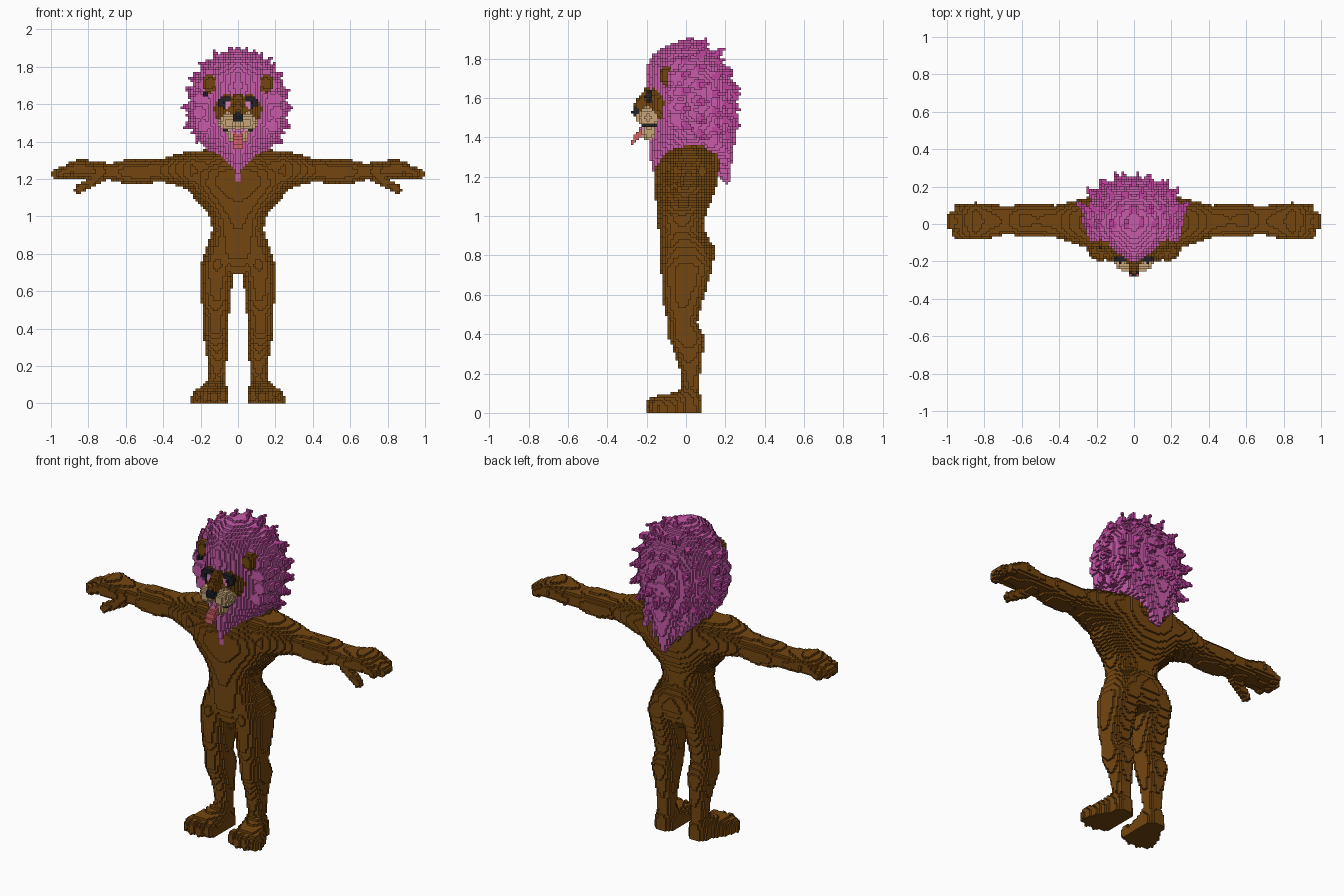
import bpy, math, random
from mathutils import Vector

if "Cube" in bpy.data.objects:
    bpy.data.objects.remove(bpy.data.objects["Cube"])

random.seed(4)
H = 1 / 75          # block size
cells = {}          # (i, j, k) -> (part name, colour name)

COLOURS = {
    "brown fur": (0.175, 0.062, 0.005), "pink mane": (0.58, 0.105, 0.40),
    "magenta mane": (0.52, 0.06, 0.34), "tan muzzle": (0.58, 0.38, 0.19),
    "near black": (0.015, 0.015, 0.02), "tongue red": (0.66, 0.12, 0.14),
    "eye pink": (0.72, 0.22, 0.50),
}


def fill(lo, hi, inside, part, colour, mirror=False):
    """Fill every block in the box lo..hi whose centre passes the test."""
    r = [range(math.floor(a / H) - 1, math.ceil(b / H) + 1) for a, b in zip(lo, hi)]
    for i in r[0]:
        for j in r[1]:
            for k in r[2]:
                if k >= 0 and inside((i + .5) * H, (j + .5) * H, (k + .5) * H):
                    cells[i, j, k] = (part, colour)
                    if mirror:
                        cells[-1 - i, j, k] = (part, colour)


def loft(axis, rows, part, colour, mirror=False, power=2.3, front=None):
    """Rounded sections along an axis; rows are (t, u0, u1, v0, v1)."""
    iu, iv = [n for n in range(3) if n != axis]

    def inside(*p):
        t, u, v = p[axis], p[iu], p[iv]
        for a, b in zip(rows, rows[1:]):
            if a[0] <= t <= b[0]:
                f = (t - a[0]) / (b[0] - a[0])
                u0, u1, v0, v1 = (m + (n - m) * f for m, n in zip(a[1:], b[1:]))
                du = abs(2 * u - u0 - u1) / max(u1 - u0, 1e-6)
                dv = (2 * v - v0 - v1) / max(v1 - v0, 1e-6)
                q = front if front and dv < 0 else power
                return du ** q + abs(dv) ** q <= 1
        return False

    lo, hi = [0] * 3, [0] * 3
    for ax, c0, c1 in ((axis, 0, 0), (iu, 1, 2), (iv, 3, 4)):
        lo[ax], hi[ax] = min(r[c0] for r in rows), max(r[c1] for r in rows)
    fill(lo, hi, inside, part, colour, mirror)


def ball(c, r, part, colour, mirror=False):
    fill([a - b for a, b in zip(c, r)], [a + b for a, b in zip(c, r)],
         lambda *p: sum(((a - b) / s) ** 2 for a, b, s in zip(p, c, r)) <= 1,
         part, colour, mirror)


def cone(a, b, ra, rb, part, colour, mirror=False):
    a, b = Vector(a), Vector(b)
    d, m = b - a, max(ra, rb)

    def inside(*p):
        p = Vector(p)
        t = min(1, max(0, (p - a).dot(d) / d.length_squared))
        return (p - a - d * t).length <= ra + (rb - ra) * t

    fill([min(x, y) - m for x, y in zip(a, b)], [max(x, y) + m for x, y in zip(a, b)],
         inside, part, colour, mirror)


def paint(x0, x1, z0, z1, part, colour):
    """Recolour the blocks of one part, the same on both sides."""
    for (i, j, k), (p, _) in list(cells.items()):
        if p == part and x0 <= abs((i + .5) * H) <= x1 and z0 <= (k + .5) * H <= z1:
            cells[i, j, k] = (p, colour)


FUR = "brown fur"

# Torso
loft(2, [(z, -w, w, y0, y1) for z, w, y0, y1 in (
    (.69, .12, -.10, .11), (.78, .185, -.13, .145), (.85, .165, -.135, .14),
    (.93, .137, -.14, .09), (1.0, .15, -.145, .10), (1.05, .185, -.15, .12),
    (1.1, .235, -.155, .14), (1.17, .28, -.165, .16), (1.24, .29, -.16, .17),
    (1.31, .25, -.12, .175), (1.36, .17, -.06, .14))], "torso", FUR)

# Legs, feet and toes
loft(2, [(.05, .07, .15, -.03, .07), (.15, .065, .155, -.02, .07), (.22, .06, .16, -.03, .075),
         (.3, .055, .175, -.055, .085), (.38, .05, .19, -.09, .10), (.46, .048, .187, -.09, .06),
         (.55, .04, .195, -.115, .08), (.65, .03, .2, -.12, .11), (.74, .02, .2, -.13, .14),
         (.84, .02, .17, -.12, .12)], "legs", FUR, True)
loft(1, [(-.18, .09, .23, -.06, .06), (-.14, .06, .25, -.09, .09), (-.05, .05, .22, -.105, .105),
         (0, .05, .18, -.14, .14), (.055, .06, .165, -.13, .13), (.075, .08, .145, -.09, .09)],
     "feet", FUR, True, power=2.8)
for x, y in ((.08, -.15), (.125, -.165), (.175, -.165), (.215, -.145)):
    ball((x, y, .035), (.028, .038, .045), "feet", FUR, True)

# Arms, fingers and thumbs
loft(0, [(.15, -.12, .15, 1.12, 1.35), (.25, -.13, .14, 1.14, 1.35), (.34, -.10, .12, 1.17, 1.33),
         (.42, -.07, .10, 1.185, 1.305), (.52, -.07, .11, 1.17, 1.30), (.6, -.065, .105, 1.17, 1.305),
         (.68, -.055, .095, 1.195, 1.285), (.76, -.075, .105, 1.19, 1.29),
         (.85, -.085, .115, 1.205, 1.31), (.92, -.07, .10, 1.205, 1.28)], "arms", FUR, True)
for y, end in ((-.05, .95), (-.008, .972), (.035, .972), (.078, .94)):
    cone((.86, y, 1.265), (end, y, 1.228), .03, .027, "arms", FUR, True)
cone((.74, -.03, 1.21), (.85, -.06, 1.145), .03, .024, "arms", FUR, True)

# Mane: wedge-fronted mass, then rings of spikes and a point down the back
loft(2, [(z, -w, w, y0, y1) for z, w, y0, y1 in (
    (1.19, .015, -.165, -.13), (1.25, .07, -.18, .17), (1.32, .14, -.188, .20),
    (1.42, .215, -.19, .22), (1.55, .25, -.19, .235), (1.68, .245, -.2, .23),
    (1.76, .215, -.2, .2), (1.82, .17, -.17, .15), (1.87, .09, -.1, .1),
    (1.89, .03, -.03, .05))], "mane", "pink mane", front=1.3)
for ring, (y, rx, rz, n) in enumerate(((.0, .285, .33, 20), (.08, .295, .325, 20),
                                       (.16, .25, .28, 16), (.21, .19, .2, 12),
                                       (.245, .10, .11, 7))):
    for s in range(n):
        a = 2 * math.pi * (s + .5 * (ring % 2)) / n + math.pi / n
        if ring < 2 and math.sin(a) < -.6:
            continue
        g = random.uniform(.94, 1.03)
        cx, cz = rx * math.cos(a), rz * math.sin(a)
        base = Vector((.72 * cx, y - .05, 1.59 + .72 * cz))
        tip = Vector((g * cx, min(.27, y + .03), 1.59 + g * cz - .012 * ring))
        cone(base, tip, .05, .004, "mane", "pink mane")
        cone(base.lerp(tip, .55), tip, .0247, .006, "mane", "magenta mane")
cone((0, .14, 1.38), (0, .21, 1.17), .12, .012, "mane", "pink mane")
for x in (-.12, -.06, .06, .12):
    cone((x, .13, 1.38), (x, .225, 1.3 - .06 * (abs(x) < .1)), .06, .008, "mane", "pink mane")

# Head, ears and one ear stud
ball((0, -.09, 1.57), (.13, .12, .125), "head", FUR)
ball((.15, -.1, 1.71), (.042, .035, .052), "ears", FUR, True)
ball((-.178, -.115, 1.655), (.016, .016, .016), "ear_stud", "near black")

# Eyes
ball((.068, -.187, 1.61), (.04, .02, .034), "eyes", "near black", True)
paint(.03, .066, 1.575, 1.615, "eyes", "eye pink")

# Muzzle, mouth, bridge, nose and tongue
ball((.05, -.19, 1.5), (.052, .062, .056), "muzzle", "tan muzzle", True)
ball((0, -.185, 1.43), (.06, .055, .042), "muzzle", "tan muzzle")
paint(0, .04, 1.435, 1.465, "muzzle", "eye pink")
paint(.055, .085, 1.452, 1.47, "muzzle", "near black")
cone((0, -.185, 1.62), (0, -.235, 1.56), .035, .032, "head", FUR)
ball((0, -.252, 1.53), (.034, .022, .03), "nose", "near black")
for x in (.007, .02):
    cone((x, -.215, 1.445), (x, -.272, 1.375), .013, .011, "tongue", "tongue red", True)

# Turn the blocks into one mesh per part, keeping only the outer faces
materials = {}
for name, rgb in COLOURS.items():
    materials[name] = bpy.data.materials.new(name)
    materials[name].diffuse_color = (*rgb, 1)

SIDES = []
for ax in range(3):
    for s in (0, 1):
        quad = []
        for u, v in ((0, 0), (1, 0), (1, 1), (0, 1)):
            c = [0, 0, 0]
            c[ax], c[(ax + 1) % 3], c[(ax + 2) % 3] = s, u, v
            quad.append(c)
        step = [0, 0, 0]
        step[ax] = 2 * s - 1
        SIDES.append((step, quad if s else quad[::-1]))

names = list(COLOURS)
for part in sorted({p for p, _ in cells.values()}):
    verts, faces, mats = {}, [], []
    for (i, j, k), (p, colour) in cells.items():
        if p != part:
            continue
        for (a, b, c), quad in SIDES:
            if (i + a, j + b, k + c) not in cells:
                faces.append([verts.setdefault((i + q[0], j + q[1], k + q[2]), len(verts))
                              for q in quad])
                mats.append(names.index(colour))
    if not faces:
        continue
    mesh = bpy.data.meshes.new(part)
    mesh.from_pydata([(x * H, y * H, z * H) for x, y, z in verts], [], faces)
    for n in names:
        mesh.materials.append(materials[n])
    mesh.polygons.foreach_set("material_index", mats)
    mesh.update()
    bpy.context.collection.objects.link(bpy.data.objects.new(part, mesh))

for m in bpy.data.materials:
    if m.users and not m.is_grease_pencil:
        m.use_nodes = True
        m.node_tree.nodes["Principled BSDF"].inputs["Base Color"].default_value = m.diffuse_color
